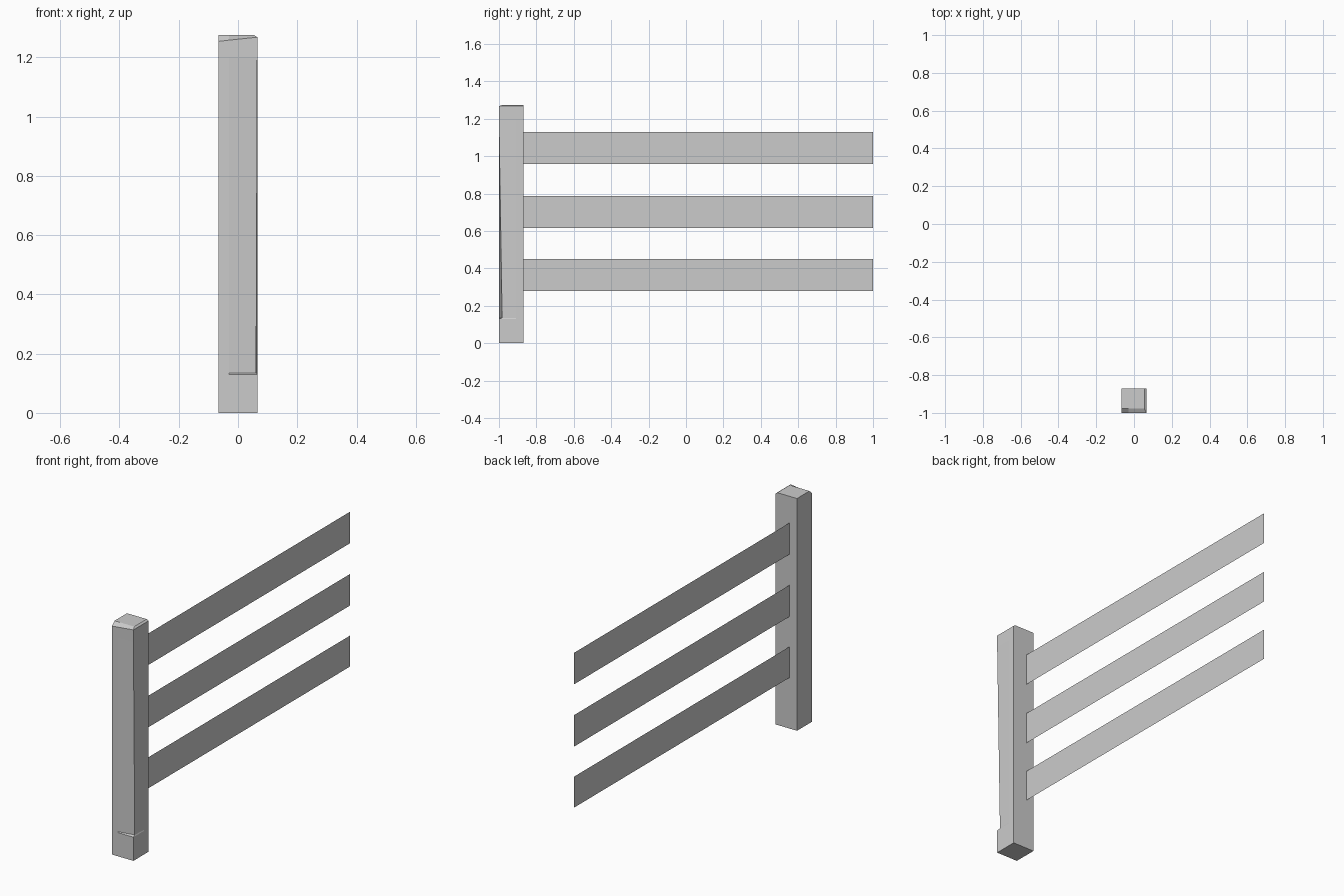
import bpy, bmesh

if "Cube" in bpy.data.objects:
    bpy.data.objects.remove(bpy.data.objects["Cube"])


def finish(bm, name):
    bmesh.ops.remove_doubles(bm, verts=bm.verts, dist=0.0001)
    bmesh.ops.dissolve_degenerate(bm, edges=bm.edges, dist=0.0001)
    bmesh.ops.recalc_face_normals(bm, faces=bm.faces)
    mesh = bpy.data.meshes.new(name)
    bm.to_mesh(mesh)
    bm.free()
    obj = bpy.data.objects.new(name, mesh)
    bpy.context.collection.objects.link(obj)
    return obj


W = 0.065             # half width of the post
F, B = -1.0, -0.87    # front and back of the post


def ring(z, corner=(W, F), front=F, right=W, zs=None):
    """Post outline: front left, front middle, front right, right middle, back right, back left."""
    pts = [(-W, front), (-0.03, front), corner, (right, -0.91), (right, B), (-W, B)]
    return [(x, y, h) for (x, y), h in zip(pts, zs or [z] * 6)]


# Post: square timber with a chipped front right corner and hewn top edges
rings = [
    ring(0.0),
    ring(0.13),
    ring(0.135, corner=(0.061, -0.983)),
    ring(1.2),
    ring(0, zs=[1.254, 1.258, 1.268, 1.268, 1.268, 1.275]),
    ring(1.275, corner=(0.055, -0.978), front=-0.978, right=0.055),
]
bm = bmesh.new()
loops = [[bm.verts.new(p) for p in r] for r in rings]
for a, b in zip(loops, loops[1:]):
    for i in range(6):
        j = (i + 1) % 6
        bm.faces.new((a[i], a[j], b[j], b[i]))
bm.faces.new(loops[0][::-1])
bm.faces.new(loops[-1])
finish(bm, "fence_post")

# Rails: three thin flat boards running back from the post
for name, z0, z1 in (("lower_rail", 0.28, 0.45),
                     ("middle_rail", 0.615, 0.788),
                     ("upper_rail", 0.957, 1.13)):
    bm = bmesh.new()
    x = -0.02
    bm.faces.new([bm.verts.new(p) for p in
                  ((x, B, z0), (x, 1.0, z0), (x, 1.0, z1), (x, B, z1))])
    finish(bm, name)
